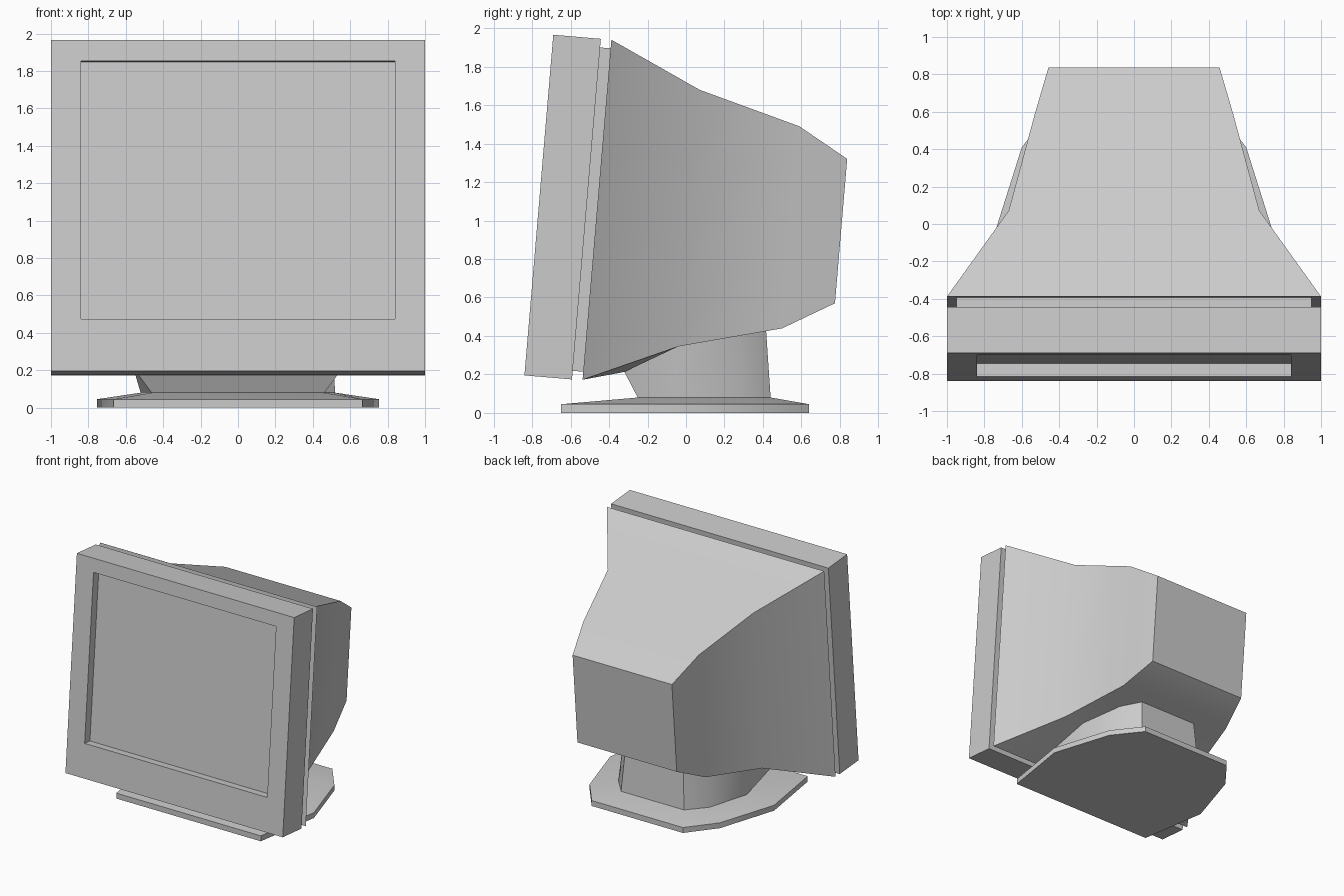
import bpy, bmesh, math

if "Cube" in bpy.data.objects:
    bpy.data.objects.remove(bpy.data.objects["Cube"])

TILT = math.atan2(0.15, 1.77)
S, C = math.sin(TILT), math.cos(TILT)


def tilted(x, depth, up):
    """Point in the leaning frame of the display, origin at its lower front edge."""
    return (x, -0.84 + C * depth + S * up, 0.195 - S * depth + C * up)


def rect(half, depth, low, high):
    return [tilted(x, depth, u) for x, u in
            ((-half, low), (half, low), (half, high), (-half, high))]


def mirrored(points):
    """Close a right-hand outline with its mirror image."""
    return points + [(-p[0], *p[1:]) for p in reversed(points)]


def loft(name, rings, edit=None):
    bm = bmesh.new()
    loops = [[bm.verts.new(p) for p in ring] for ring in rings]
    for a, b in zip(loops, loops[1:]):
        n = len(a)
        for i in range(n):
            j = (i + 1) % n
            bm.faces.new((a[i], a[j], b[j], b[i]))
    bm.faces.new(loops[0])
    bm.faces.new(loops[-1])
    if edit:
        edit(bm, loops)
    bmesh.ops.recalc_face_normals(bm, faces=bm.faces[:])
    mesh = bpy.data.meshes.new(name)
    bm.to_mesh(mesh)
    bm.free()
    obj = bpy.data.objects.new(name, mesh)
    bpy.context.collection.objects.link(obj)
    bpy.ops.object.select_all(action='DESELECT')
    obj.select_set(True)
    bpy.context.view_layer.objects.active = obj
    bpy.ops.object.shade_smooth_by_angle(angle=math.radians(30))
    return obj


# front bezel with recessed screen
loft("screen_bezel", [
    rect(1.0, 0.248, 0, 1.777),
    rect(1.0, 0, 0, 1.777),
    rect(0.84, 0, 0.281, 1.664),
    rect(0.84, 0.07, 0.281, 1.664)])

# narrow groove between bezel and housing
loft("bezel_groove", [
    rect(0.95, 0.246, 0.045, 1.732),
    rect(0.95, 0.305, 0.045, 1.732)])

# underside of the housing dips to meet the front of the pedestal
DIP = (0.56, -0.32, 0.213)


def dip_underside(bm, loops):
    (l0, r0), (l1, r1) = loops[0][:2], loops[1][:2]
    face = next(f for f in bm.faces if set(f.verts) == {l0, r0, l1, r1})
    bmesh.ops.delete(bm, geom=[face], context='FACES_ONLY')
    a = bm.verts.new((-DIP[0], *DIP[1:]))
    b = bm.verts.new(DIP)
    for f in ((l0, r0, b, a), (a, b, r1, l1), (r0, r1, b), (l0, a, l1)):
        bm.faces.new(f)


# tapering rear housing
loft("rear_housing", [
    rect(1.0, 0.303, 0.003, 1.777),
    rect(0.67, 0.783, 0.217, 1.556),
    rect(0.53, 1.315, 0.357, 1.411),
    rect(0.457, 1.577, 0.510, 1.263)], dip_underside)

# base plate with gently sloping top
outline = [(0.665, -0.65), (0.755, -0.08), (0.60, 0.41), (0.42, 0.64)]
collar = [(0.46, -0.25), (0.52, -0.055), (0.42, 0.29), (0.29, 0.44)]
loft("base_plate", [
    mirrored([(x, y, 0) for x, y in outline]),
    mirrored([(x, y, 0.045) for x, y in outline]),
    mirrored([(x, y, 0.08) for x, y in collar])])

# pedestal flaring forward into the housing
loft("pedestal", [
    mirrored([(x, y, 0.078) for x, y in collar]),
    mirrored([DIP, (0.50, -0.045, 0.35), (0.38, 0.28, 0.42), (0.265, 0.415, 0.45)])])
